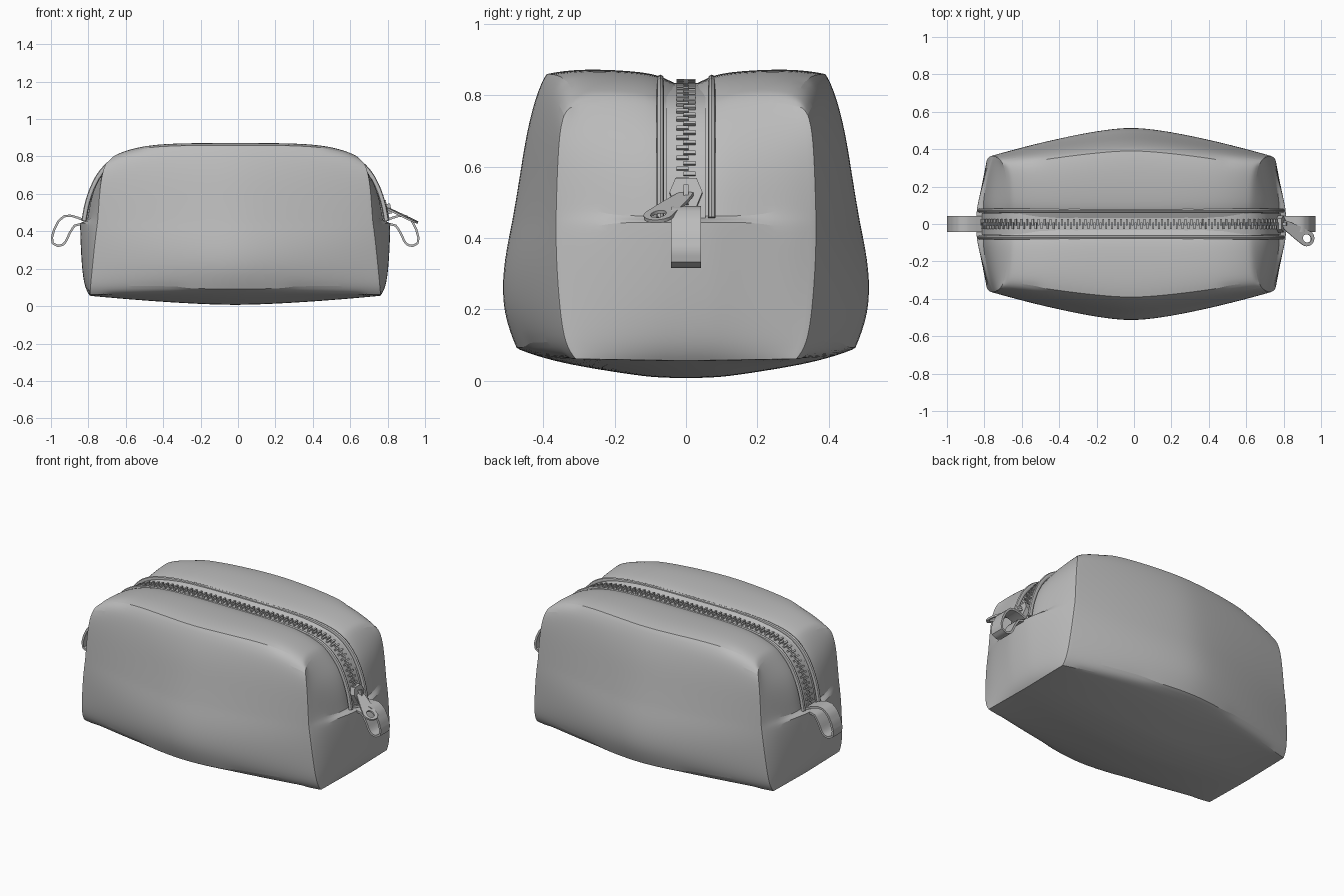
import bpy, bmesh, math
from mathutils import Vector, Matrix

cube = bpy.data.objects.get("Cube")
if cube:
    bpy.data.objects.remove(cube)

grey = bpy.data.materials.new("plain grey")
grey.use_nodes = True
grey.diffuse_color = (0.5, 0.5, 0.5, 1)
grey.node_tree.nodes["Principled BSDF"].inputs["Base Color"].default_value = (0.5, 0.5, 0.5, 1)
SHIFT = -0.015  # the pull tab makes the bag sit slightly off centre


def finish(name, bm, angle=40):
    bmesh.ops.recalc_face_normals(bm, faces=bm.faces)
    mesh = bpy.data.meshes.new(name)
    bm.to_mesh(mesh)
    bm.free()
    mesh.materials.append(grey)
    ob = bpy.data.objects.new(name, mesh)
    ob.location.x = SHIFT
    bpy.context.collection.objects.link(ob)
    bpy.ops.object.select_all(action="DESELECT")
    ob.select_set(True)
    bpy.context.view_layer.objects.active = ob
    bpy.ops.object.shade_smooth_by_angle(angle=math.radians(angle))
    return ob


def skin(bm, rows, wrap=False):
    """Quads between successive rows of points."""
    grid = [[bm.verts.new(p) for p in row] for row in rows]
    for a, b in zip(grid, grid[1:]):
        n = len(a)
        for i in range(n if wrap else n - 1):
            j = (i + 1) % n
            bm.faces.new((a[i], a[j], b[j], b[i]))


def resample(pts, count):
    """Evenly spaced (point, tangent) pairs along an x-z polyline."""
    pts = [Vector(p) for p in pts]
    lens = [(b - a).length for a, b in zip(pts, pts[1:])]
    total = sum(lens)
    out = []
    for k in range(count):
        d, i = total * k / (count - 1), 0
        while i < len(lens) - 1 and d > lens[i]:
            d -= lens[i]
            i += 1
        out.append(pts[i].lerp(pts[i + 1], min(1, d / lens[i])))
    return [(p, (out[min(k + 1, count - 1)] - out[max(k - 1, 0)]).normalized())
            for k, p in enumerate(out)]


def sweep(name, pts, section, count):
    """Sweep a (y, outward) section along an x-z path."""
    rows = []
    for p, t in resample(pts, count):
        rows.append([(p.x - t.y * n, y, p.y + t.x * n) for y, n in section])
    bm = bmesh.new()
    skin(bm, rows, wrap=True)
    bmesh.ops.holes_fill(bm, edges=bm.edges)
    return finish(name, bm)


# Side rows: end corner x, y, z, middle y, z, bulged end-panel x
SIDE = [(.778, .31, .06, .44, .075, .778), (.775, .34, .1, .48, .09, .805),
        (.765, .355, .2, .52, .19, .82), (.75, .365, .35, .52, .31, .828),
        (.737, .365, .445, .495, .43, .83), (.735, .365, .46, .49, .455, .80),
        (.728, .362, .57, .47, .57, .782), (.718, .357, .68, .45, .7, .742),
        (.70, .345, .75, .42, .81, .70)]
# Top rows, from the upper corner in to the zip groove
TOP = [(.68, .31, .785, .395, .86), (.66, .25, .80, .3, .876), (.655, .1, .79, .1, .866),
       (.65, .055, .765, .055, .845), (.65, 0, .755, 0, .82)]
FR = [1] + [t[1] / .345 for t in TOP]

# Body shell: lengthwise sections plus two bulging end panels
bottom = [(.778, .31 * f, .055 + .005 * f, .44 * f, .005 + .07 * f * f) for f in reversed(FR)]
half = bottom + [s[:5] for s in SIDE[1:]] + TOP
STATIONS = [0, .2, .4, .6, .75, .87, .95, 1]
STATIONS = [-u for u in reversed(STATIONS[1:])] + STATIONS


def section(u):
    ring = []
    for xe, ye, ze, ym, zm in half:
        g = abs(u) ** 1.4
        h = abs(u) ** (5 if ze > .74 else 1.5)
        ring.append(Vector((u * xe, ym + (ye - ym) * g, zm + (ze - zm) * h)))
    return ring + [Vector((p.x, -p.y, p.z)) for p in reversed(ring[1:-1])]


bm = bmesh.new()
skin(bm, [section(u) for u in STATIONS], wrap=True)
cols = FR + [-f for f in reversed(FR[:-1])]
for side in (-1, 1):
    rows = []
    for xe, ye, ze, _, _, c in SIDE[:-1]:
        row = []
        for f in cols:
            x = xe + (c - xe) * (1 - f * f)
            if ze > .455 and abs(f) < .2:
                x -= .02 if f == 0 else .012
            z = .055 + .005 * abs(f) if ze == .06 else ze
            row.append((side * x, f * ye, z))
        rows.append(row)
    edge = [SIDE[-1][:3]] + [t[:3] for t in TOP]
    edge += [(x, -y, z) for x, y, z in reversed(edge[:-1])]
    rows.append([(side * x, y, z) for x, y, z in edge])
    skin(bm, rows)
bmesh.ops.remove_doubles(bm, verts=bm.verts, dist=.0008)
bmesh.ops.recalc_face_normals(bm, faces=bm.faces)
crease = bm.edges.layers.float.new("crease_edge")
for e in bm.edges:
    if e.calc_face_angle(0) > math.radians(42):
        e[crease] = .9
body = finish("bag_body", bm, 35)
sub = body.modifiers.new("soft", "SUBSURF")
sub.levels = sub.render_levels = 2
body.modifiers.move(len(body.modifiers) - 1, 0)

# Zip path over the top and down both ends
arc = [(.3, .831), (.45, .822), (.55, .806), (.61, .788), (.655, .762), (.695, .725),
       (.73, .675), (.76, .61), (.782, .54), (.797, .455)]
path = [(-x, z) for x, z in reversed(arc)] + [(0, .833)] + arc

# Zip tape and the two piped seams beside it
sweep("zip_tape", path, [(-.055, -.012), (.055, -.012), (.055, .002), (-.055, .002)], 60)
for side, label in ((-1, "front"), (1, "back")):
    tube = [(side * .072 + .011 * math.cos(a * math.pi / 4), .012 + .013 * math.sin(a * math.pi / 4))
            for a in range(8)]
    sweep(label + "_piping", path, tube, 60)

# Interlocking zip teeth
bm = bmesh.new()
for i, (p, t) in enumerate(resample(path, 130)):
    y = .010 if i % 2 else -.010
    m = Matrix(((t.x, 0, -t.y, p.x - t.y * .005), (0, 1, 0, y),
                (t.y, 0, t.x, p.y + t.x * .005), (0, 0, 0, 1)))
    bmesh.ops.create_cube(bm, size=1, matrix=m @ Matrix.Diagonal((.010, .034, .014, 1)))
finish("zip_teeth", bm)

# Fabric grab loops at both ends
loop = [(.80, .455), (.84, .472), (.88, .484), (.915, .48), (.945, .455), (.968, .41), (.98, .365),
        (.975, .335), (.95, .322), (.925, .325), (.905, .345), (.885, .39), (.86, .43), (.80, .445)]
strap = [(-.042, -.006), (.042, -.006), (.042, .006), (-.042, .006)]
for side, label in ((-1, "right"), (1, "left")):
    sweep(label + "_grab_loop", [(side * x, z) for x, z in loop], strap, 36)

# Zip slider: tapered hexagonal plate with a bridge on top
bm = bmesh.new()
outline = [(-.022, -.05), (.022, -.05), (.046, .01), (.03, .05), (-.03, .05), (-.046, .01)]
skin(bm, [[(h, y, z) for y, z in outline] for h in (-.008, .02)], wrap=True)
bmesh.ops.holes_fill(bm, edges=bm.edges)
bmesh.ops.create_cube(bm, size=1, matrix=Matrix.Translation((.028, 0, 0)) @ Matrix.Diagonal((.022, .014, .055, 1)))
bmesh.ops.transform(bm, verts=bm.verts,
                    matrix=Matrix.Translation((.795, 0, .515)) @ Matrix.Rotation(-.2, 4, "Y"))
finish("zip_slider", bm)

# Pull tab: tapered plate with an oval hole
d = Vector((.165, -.105, -.08)).normalized()
n = (Vector((.25, 0, 1)) - d * d.dot(Vector((.25, 0, 1)))).normalized()
w = n.cross(d)
start = Vector((.81, .005, .525))
REACH = .165
outer, inner = [], []
for k in range(28):
    a = 2 * math.pi * k / 28
    c, s = math.cos(a), math.sin(a)
    back = min(1, 1.35 * max(0, -c))
    outer.append((REACH + (.042 * c if c > 0 else -REACH * back), .042 * s * (1 - .3 * back)))
    inner.append((REACH + .026 * c, .021 * s))


def lift(ring, h):
    return [start + d * x + w * y + n * h for x, y in ring]


bm = bmesh.new()
skin(bm, [lift(outer, -.005), lift(outer, .005), lift(inner, .005),
          lift(inner, -.005), lift(outer, -.005)], wrap=True)
bmesh.ops.remove_doubles(bm, verts=bm.verts, dist=.0001)
finish("pull_tab", bm)
